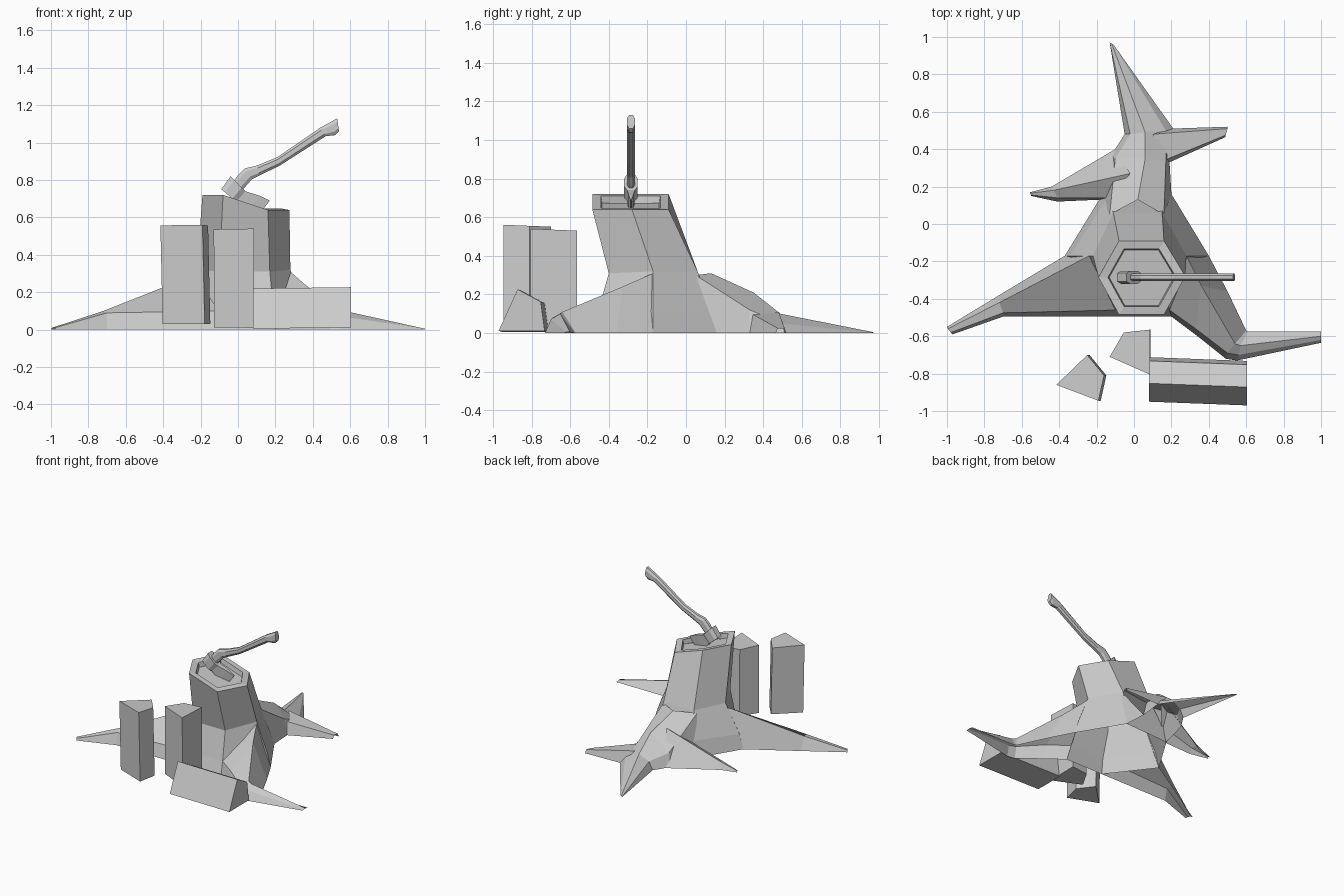
import bpy, bmesh
from mathutils import Vector


def loft(name, rings, closed=True, cap_start=False, cap_end=False):
    """Skin a list of equal-length point rings into a flat-shaded object."""
    bm = bmesh.new()
    vs = [[bm.verts.new(p) for p in r] for r in rings]
    n = len(rings[0])
    for a, b in zip(vs, vs[1:]):
        for i in range(n if closed else n - 1):
            j = (i + 1) % n
            bm.faces.new((a[i], a[j], b[j], b[i]))
    if cap_start:
        bm.faces.new(vs[0][::-1])
    if cap_end:
        bm.faces.new(vs[-1])
    bmesh.ops.recalc_face_normals(bm, faces=bm.faces)
    me = bpy.data.meshes.new(name)
    bm.to_mesh(me)
    bm.free()
    ob = bpy.data.objects.new(name, me)
    bpy.context.collection.objects.link(ob)
    return ob


def shrink(ring, k, dz=0.0):
    c = sum((Vector(p) for p in ring), Vector()) / len(ring)
    return [c + (Vector(p) - c) * k + Vector((0, 0, dz)) for p in ring]


# Stump trunk: six-sided, open below, sloping top with a sunken centre
base = [(-.37, -.17, 0), (-.18, .14, 0), (.2, .16, 0), (.4, -.17, 0), (.2, -.495, 0), (-.12, -.495, 0)]
low = [(-.34, -.17, .11), (-.15, .13, .12), (.17, .13, .12), (.37, -.17, .1), (.19, -.46, .1), (-.1, -.46, .1)]
mid = [(-.22, -.17, .32), (-.11, .06, .32), (.15, .06, .32), (.28, -.17, .32), (.17, -.4, .31), (-.1, -.4, .31)]
top = [(-.19, -.285, .72), (-.08, -.09, .72), (.16, -.09, .64), (.275, -.28, .64), (.16, -.485, .64), (-.08, -.485, .72)]
loft("stump_trunk", [base, low, mid, top, shrink(top, .78), shrink(top, .75, -.035)], cap_end=True)

# Roots: tapering ridged strips, open below
loft("left_root", [
    [(-.37, -.17, 0), (-.24, -.17, .29), (-.1, -.46, .1), (-.1, -.495, 0)],
    [(-.72, -.38, 0), (-.72, -.42, .1), (-.7, -.475, .09), (-.7, -.495, 0)],
    [(-1, -.55, 0), (-.995, -.56, .01), (-.98, -.58, .01), (-.97, -.59, 0)]], closed=False)
loft("right_root", [
    [(.4, -.17, 0), (.28, -.17, .31), (.19, -.46, .1), (.2, -.495, 0)],
    [(.5, -.36, 0), (.36, -.33, .24), (.33, -.56, .1), (.34, -.6, 0)],
    [(.6, -.57, 0), (.54, -.64, .11), (.5, -.69, .08), (.49, -.72, 0)],
    [(.61, -.575, 0), (.57, -.65, .1), (.56, -.7, .07), (.55, -.73, 0)],
    [(1, -.575, 0), (1, -.6, .005), (1, -.62, .005), (1, -.635, 0)]], closed=False)
loft("back_root", [
    [(-.18, .13, 0), (-.13, .05, .3), (.02, .13, .31), (.16, .05, .3), (.2, .16, 0)],
    [(-.12, .37, 0), (-.1, .35, .1), (.06, .35, .21), (.17, .33, .12), (.19, .33, 0)],
    [(-.05, .48, 0), (-.02, .48, .06), (.06, .49, .1), (.17, .5, .05), (.21, .51, 0)],
    [(-.13, .97, 0), (-.13, .97, .003), (-.12, .965, .006), (-.11, .96, .003), (-.11, .96, 0)]], closed=False)
loft("back_left_branch", [
    [(-.18, .13, 0), (-.13, .14, .12), (-.02, .27, .24), (-.1, .4, 0)],
    [(-.41, .12, 0), (-.41, .14, .04), (-.43, .18, .05), (-.44, .2, 0)],
    [(-.55, .15, 0), (-.55, .155, .01), (-.555, .165, .01), (-.555, .17, 0)]], closed=False)
loft("back_right_branch", [
    [(.19, .33, 0), (.16, .34, .1), (.1, .48, .11), (.2, .51, 0)],
    [(.49, .465, 0), (.49, .475, .025), (.5, .51, .025), (.5, .52, 0)]], closed=False)

# Split logs: two standing wedges, one lying
def standing_log(name, outline, z0, z1, shift):
    lower = [(x + shift, y, z0 + .02 * (y + .8)) for x, y in outline]
    upper = [(x, y, z1 - .04 * (y + .8)) for x, y in outline]
    loft(name, [lower, upper], cap_start=True, cap_end=True)


standing_log("standing_log_left", [(-.415, -.86), (-.25, -.7), (-.16, -.81), (-.19, -.945)], .032, .555, .012)
standing_log("standing_log_middle", [(-.13, -.71), (-.055, -.58), (.085, -.565), (.085, -.805)], .01, .54, .002)
profile = [(-.958, .005), (-.86, .22), (-.74, .155), (-.72, .005)]
loft("lying_log", [[(x, y + dy, z + dz) for y, z in profile]
                   for x, dy, dz in ((.08, .008, 0), (.605, -.012, .007))],
     cap_start=True, cap_end=True)

# Axe handle: chamfered bar following upper and lower outline points
AY = -.285
def chamfered(up, lo, w):
    u, l = Vector((up[0], AY, up[1])), Vector((lo[0], AY, lo[1]))
    return [u.lerp(l, t) + Vector((0, s * w, 0)) for t, s in
            ((0, -.5), (0, .5), (.25, 1), (.75, 1), (1, .5), (1, -.5), (.75, -1), (.25, -1))]


handle = [((-.05, .76), (-.01, .715)), ((.0, .825), (.04, .765)), ((.035, .862), (.075, .805)),
          ((.1, .877), (.115, .825)), ((.21, .922), (.22, .875)), ((.44, 1.08), (.47, 1.035)),
          ((.5, 1.113), (.52, 1.04)), ((.53, 1.13), (.54, 1.06))]
loft("axe_handle", [chamfered(u, l, .02) for u, l in handle], cap_start=True, cap_end=True)

# Axe head: block around the handle, flaring down to a thin buried edge
head = [((-.04, .82), (-.09, .75), .022), ((-.02, .80), (-.07, .735), .035),
        ((.02, .76), (-.03, .7), .035), ((.04, .74), (-.01, .685), .02),
        ((.12, .715), (.04, .63), .012), ((.17, .69), (.1, .6), .002)]
loft("axe_head", [[(u[0], AY - w, u[1]), (u[0], AY + w, u[1]), (l[0], AY + w, l[1]), (l[0], AY - w, l[1])]
                  for u, l, w in head], cap_start=True, cap_end=True)
